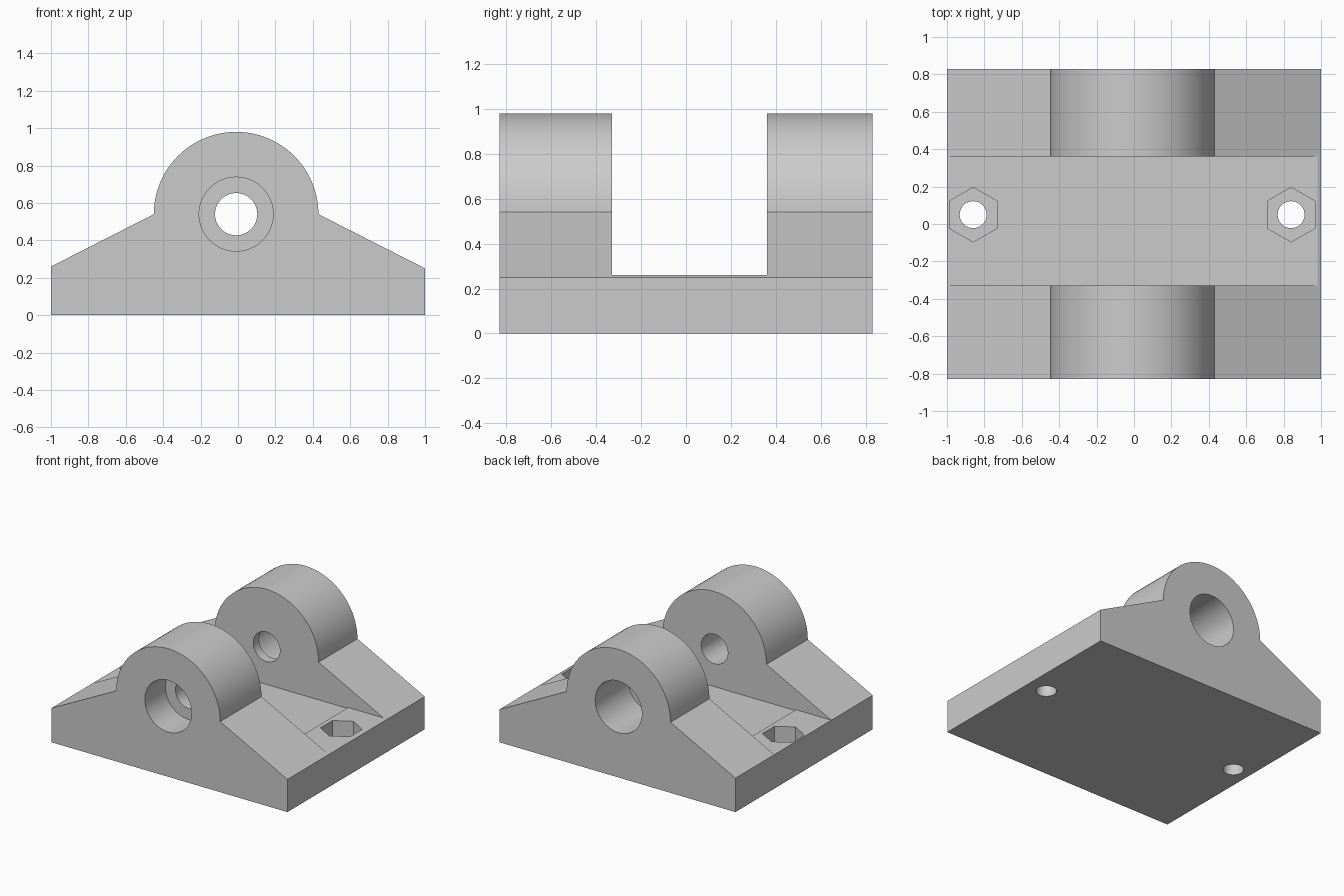
import bpy, bmesh, math
from mathutils import Matrix

old = bpy.data.objects.get("Cube")
if old:
    bpy.data.objects.remove(old, do_unlink=True)

grey = bpy.data.materials.new("plain grey")
grey.use_nodes = True
grey.diffuse_color = (0.6, 0.6, 0.6, 1)
grey.node_tree.nodes["Principled BSDF"].inputs["Base Color"].default_value = (0.6, 0.6, 0.6, 1)

AXIS_X, AXIS_Z = -0.01, 0.54      # pivot pin axis
FRONT, BACK = -0.83, 0.83         # outer faces
SLOT_FRONT, SLOT_BACK = -0.33, 0.36


def new_object(name, bm):
    bmesh.ops.recalc_face_normals(bm, faces=bm.faces)
    mesh = bpy.data.meshes.new(name)
    bm.to_mesh(mesh)
    bm.free()
    mesh.materials.append(grey)
    obj = bpy.data.objects.new(name, mesh)
    bpy.context.collection.objects.link(obj)
    return obj


def cut(target, bm):
    """Subtract a closed cutter from the target and drop the cutter."""
    cutter = new_object("cutter", bm)
    cutter.hide_render = True
    mod = target.modifiers.new("cut", 'BOOLEAN')
    mod.operation, mod.solver, mod.object = 'DIFFERENCE', 'EXACT', cutter
    bpy.context.view_layer.objects.active = target
    bpy.ops.object.modifier_apply(modifier=mod.name)
    bpy.data.objects.remove(cutter, do_unlink=True)


def box(x0, x1, y0, y1, z0, z1):
    bm = bmesh.new()
    size = Matrix.Diagonal((x1 - x0, y1 - y0, z1 - z0, 1))
    centre = Matrix.Translation(((x0 + x1) / 2, (y0 + y1) / 2, (z0 + z1) / 2))
    bmesh.ops.create_cube(bm, size=1, matrix=centre @ size)
    return bm


def prism(radius, length, sides, centre, turn):
    bm = bmesh.new()
    bmesh.ops.create_cone(bm, cap_ends=True, segments=sides, radius1=radius, radius2=radius,
                          depth=length, matrix=Matrix.Translation(centre) @ turn)
    return bm


def pin_bore(radius, y0, y1):
    return prism(radius, y1 - y0, 64, (AXIS_X, (y0 + y1) / 2, AXIS_Z),
                 Matrix.Rotation(math.pi / 2, 4, 'X'))


# Body: sloped shoulders with a round top, extruded front to back
R, STEPS = 0.44, 48
profile = [(-1, 0), (1, 0), (1, 0.25)]
profile += [(AXIS_X + R * math.cos(math.pi * i / STEPS), AXIS_Z + R * math.sin(math.pi * i / STEPS))
            for i in range(STEPS + 1)]
profile.append((-1, 0.26))
bm = bmesh.new()
face = bm.faces.new([bm.verts.new((x, FRONT, z)) for x, z in profile])
side = bmesh.ops.extrude_face_region(bm, geom=[face])["geom"]
bmesh.ops.translate(bm, vec=(0, BACK - FRONT, 0),
                    verts=[v for v in side if isinstance(v, bmesh.types.BMVert)])
body = new_object("clevis_bracket", bm)

# Slot between the two lugs, with a slightly lower middle floor
cut(body, box(-1.2, 1.2, SLOT_FRONT, SLOT_BACK, 0.26, 1.2))
cut(body, box(-0.7, 0.68, SLOT_FRONT, SLOT_BACK, 0.252, 0.5))

# Pin hole and the wide bores from the outer faces
cut(body, pin_bore(0.113, -1, 1))
cut(body, pin_bore(0.198, -1, FRONT + 0.25))
cut(body, pin_bore(0.198, BACK - 0.4, 1))

# Bolt holes with hexagonal nut pockets
for x in (-0.86, 0.84):
    cut(body, prism(0.072, 1, 40, (x, 0.05, 0), Matrix.Identity(4)))
    cut(body, prism(0.146, 0.4, 6, (x, 0.05, 0.3), Matrix.Identity(4)))

bpy.ops.object.select_all(action='DESELECT')
body.select_set(True)
bpy.context.view_layer.objects.active = body
bpy.ops.object.shade_smooth_by_angle(angle=math.radians(25))
